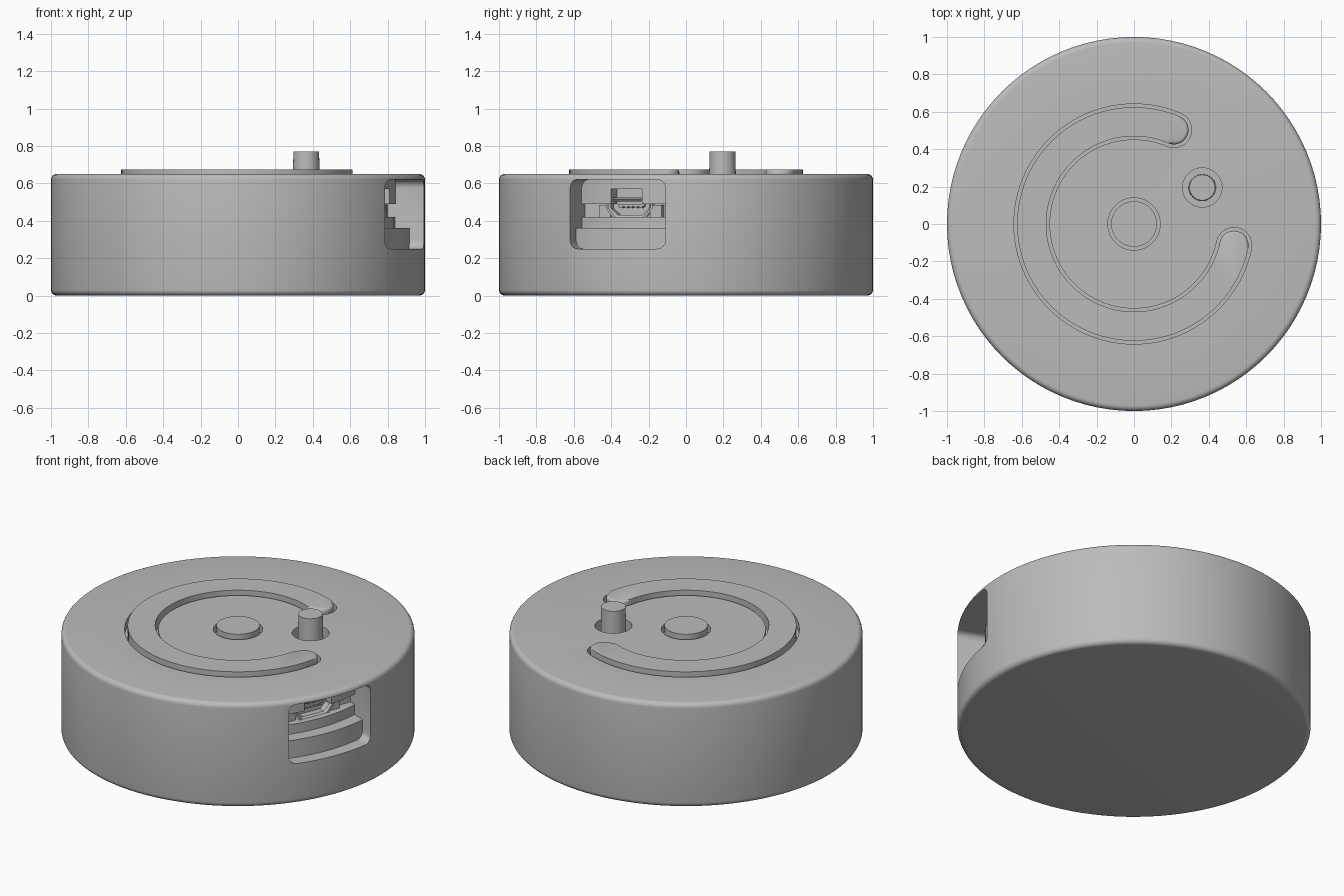
import bpy, bmesh
from math import sin, cos, pi, radians
from mathutils import Matrix, Vector

cube = bpy.data.objects.get("Cube")
if cube:
    bpy.data.objects.remove(cube)

grey = bpy.data.materials.new("plain_grey")
grey.use_nodes = True
COLOUR = (0.5, 0.5, 0.5, 1)
grey.diffuse_color = COLOUR
grey.node_tree.nodes["Principled BSDF"].inputs["Base Color"].default_value = COLOUR

SEG = 96
PORT_TURN = Matrix.Rotation(radians(-22.3), 4, 'Z')   # direction the port faces


def finish(name, bm):
    bmesh.ops.recalc_face_normals(bm, faces=bm.faces)
    mesh = bpy.data.meshes.new(name)
    bm.to_mesh(mesh)
    bm.free()
    mesh.materials.append(grey)
    ob = bpy.data.objects.new(name, mesh)
    bpy.context.collection.objects.link(ob)
    return ob


def activate(ob):
    bpy.ops.object.select_all(action='DESELECT')
    ob.select_set(True)
    bpy.context.view_layer.objects.active = ob


def smooth(ob):
    activate(ob)
    bpy.ops.object.shade_smooth_by_angle(angle=radians(32))


def lathe(name, profile):
    """Closed (r, z) profile turned about the z axis."""
    bm = bmesh.new()
    rings = [[bm.verts.new((r * cos(2 * pi * i / SEG), r * sin(2 * pi * i / SEG), z))
              for i in range(SEG)] for r, z in profile]
    for a, b in zip(rings, rings[1:] + rings[:1]):
        for i in range(SEG):
            j = (i + 1) % SEG
            bm.faces.new((a[i], a[j], b[j], b[i]))
    bmesh.ops.remove_doubles(bm, verts=bm.verts, dist=1e-5)
    return finish(name, bm)


def tube(name, r0, r1, z0, z1):
    return lathe(name, [(r0, z0), (r1, z0), (r1, z1), (r0, z1)])


def prism(name, outline, z0, z1, bevel=0.0, taper=1.0, centre=(0, 0)):
    """Upright prism with an optional rounded top edge."""
    c = Vector(centre)
    bm = bmesh.new()
    low = [bm.verts.new((p[0], p[1], z0)) for p in outline]
    high = [bm.verts.new((*(c + (Vector(p) - c) * taper), z1)) for p in outline]
    bm.faces.new(low)
    top = bm.faces.new(high)
    for i in range(len(low)):
        j = (i + 1) % len(low)
        bm.faces.new((low[i], low[j], high[j], high[i]))
    if bevel:
        bmesh.ops.bevel(bm, geom=list(top.edges), offset=bevel, segments=4,
                        profile=0.5, affect='EDGES')
    return finish(name, bm)


def across(name, loops):
    """Port part: list of (depth, [(side, height)...]) loops skinned in order."""
    bm = bmesh.new()
    rings = [[bm.verts.new(PORT_TURN @ Vector((d, s, z))) for s, z in pts]
             for d, pts in loops]
    for a, b in zip(rings, rings[1:]):
        for i in range(len(a)):
            j = (i + 1) % len(a)
            bm.faces.new((a[i], a[j], b[j], b[i]))
    bm.faces.new(rings[0])
    bm.faces.new(rings[-1])
    return finish(name, bm)


def box(name, d0, d1, s0, s1, z0, z1):
    pts = [(s0, z0), (s1, z0), (s1, z1), (s0, z1)]
    return across(name, [(d0, pts), (d1, pts)])


def cut(ob, cutter):
    mod = ob.modifiers.new("cut", 'BOOLEAN')
    mod.operation = 'DIFFERENCE'
    mod.solver = 'EXACT'
    mod.object = cutter
    activate(ob)
    bpy.ops.object.modifier_apply(modifier=mod.name)
    bpy.data.objects.remove(cutter)


def circle(x, y, r, n=48):
    return [(x + r * cos(2 * pi * i / n), y + r * sin(2 * pi * i / n)) for i in range(n)]


def arc(x, y, r, a0, a1, n):
    return [(x + r * cos(radians(a0 + (a1 - a0) * i / n)),
             y + r * sin(radians(a0 + (a1 - a0) * i / n))) for i in range(n + 1)]


def curved_slot(half, r=0.547, a0=67, a1=348):
    """Long arc with rounded ends."""
    def end(a):
        return r * cos(radians(a)), r * sin(radians(a))
    return (arc(0, 0, r + half, a0, a1, 72) + arc(*end(a1), half, a1, a1 + 180, 12)[1:-1]
            + arc(0, 0, r - half, a1, a0, 72) + arc(*end(a0), half, a0 + 180, a0 + 360, 12)[1:-1])


# Round hollow case with softened rims
F = 0.03
H = 0.65
case = lathe("case", [(0, 0)] + arc(1 - F, F, F, -90, 0, 5) + arc(1 - F, H - F, F, 0, 90, 5)
             + [(0, H), (0, 0.57), (0.86, 0.57), (0.86, 0.08), (0, 0.08)])

# Port window in the side wall
R, W, Z0, Z1 = 0.045, 0.275, 0.25, 0.62
window = (arc(W - R, Z0 + R, R, -90, 0, 6) + arc(W - R, Z1 - R, R, 0, 90, 6)
          + arc(R - W, Z1 - R, R, 90, 180, 6) + arc(R - W, Z0 + R, R, 180, 270, 6))
cut(case, across("window_cutter", [(0.75, window), (1.2, window)]))

# Recesses in the lid
PEG = (0.365, 0.195)
cut(case, prism("slot_cutter", curved_slot(0.095), 0.60, 0.8))
cut(case, prism("button_cutter", circle(0, 0, 0.14), 0.60, 0.8))
cut(case, prism("peg_cutter", circle(*PEG, 0.105), 0.585, 0.8))
smooth(case)

# Raised pads and peg on the lid
smooth(prism("arc_pad", curved_slot(0.078), 0.59, 0.675, bevel=0.016))
smooth(prism("centre_button", circle(0, 0, 0.122), 0.59, 0.675, bevel=0.016))
smooth(prism("peg", circle(*PEG, 0.073), 0.58, 0.77, bevel=0.006, taper=0.94, centre=PEG))

# Stepped inner walls behind the window
smooth(tube("lower_ledge", 0.80, 0.92, 0.10, 0.36))
smooth(tube("inner_ledge", 0.76, 0.84, 0.10, 0.42))
upper = tube("upper_inner_wall", 0.75, 0.845, 0.49, 0.63)
cut(upper, box("notch_cutter", 0.6, 1, -0.09, 0.09, 0.4, 0.57))
smooth(upper)
prism("circuit_board", circle(0, 0, 0.78), 0.39, 0.415)

# Socket: flared trapezoid shell, tongue and contacts
S = 0.01


def trapezoid(top, bottom, low, high):
    mid = (low + high) / 2
    return [(-bottom + S, low), (bottom - S, low), (top + S, mid), (top + S, high - 0.012),
            (top, high), (-top, high), (-top - S, high - 0.012), (-top - S, mid)]


outer = trapezoid(0.112, 0.09, 0.418, 0.515)
inner = trapezoid(0.10, 0.08, 0.43, 0.503)
flare = trapezoid(0.125, 0.10, 0.408, 0.525)
across("socket_shell", [(0.6, outer), (0.785, outer), (0.80, flare), (0.80, outer),
                        (0.788, inner), (0.66, inner)])
box("socket_tongue", 0.65, 0.775, -0.075, 0.075, 0.475, 0.49)
for k in range(-2, 3):
    box("contact", 0.66, 0.778, k * 0.028 - 0.008, k * 0.028 + 0.008, 0.467, 0.478)
for side in (-1, 1):
    a, b = sorted((side * 0.115, side * 0.18))
    wing = box("socket_wing", 0.68, 0.785, a, b, 0.415, 0.485)
